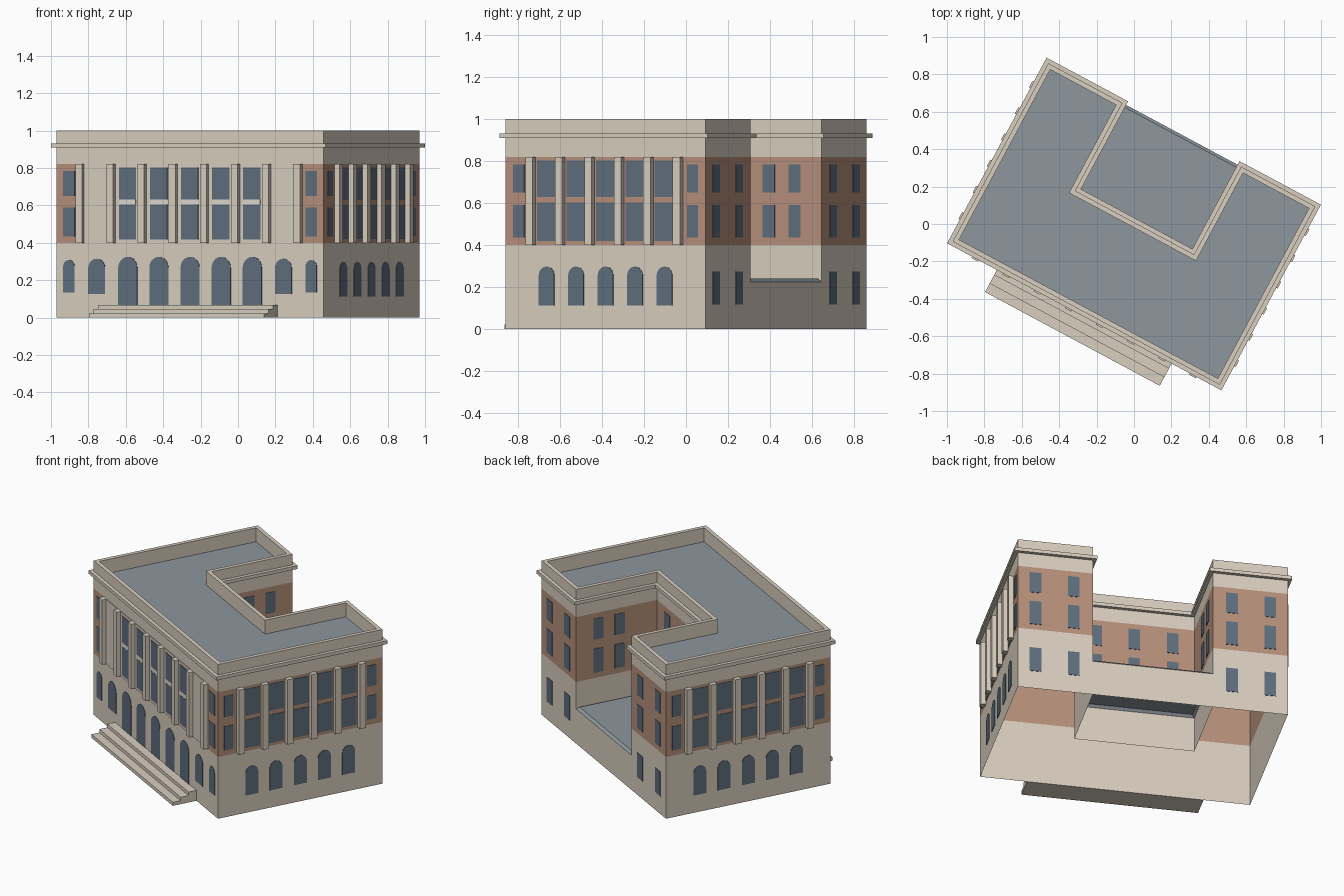
import bpy, bmesh, math
from mathutils import Vector

if "Cube" in bpy.data.objects:
    bpy.data.objects.remove(bpy.data.objects["Cube"])

TURN = math.radians(-28.2)
HU, HV = 0.81, 0.541          # half width and half depth of the walls
CU, CV = 0.36, 0.008          # courtyard half width and its inner wall


def material(name, rgb):
    m = bpy.data.materials.new(name)
    m.diffuse_color = (*rgb, 1)
    m.use_nodes = True
    m.node_tree.nodes["Principled BSDF"].inputs["Base Color"].default_value = m.diffuse_color
    return m


STONE = material("stone", (0.69, 0.62, 0.52))
BRICK = material("brick", (0.47, 0.28, 0.20))
GLASS = material("glass", (0.115, 0.155, 0.205))
ROOF = material("roof_grey", (0.27, 0.31, 0.34))
PALE = material("pale_stone", (0.74, 0.69, 0.62))


def finish(name, bm, mat):
    me = bpy.data.meshes.new(name)
    bm.to_mesh(me)
    bm.free()
    me.materials.append(mat)
    ob = bpy.data.objects.new(name, me)
    ob.rotation_euler.z = TURN
    bpy.context.collection.objects.link(ob)
    return ob


def u_plan(d):
    """U-shaped footprint pushed outward by d, counter-clockwise."""
    a, b, c, e = HU + d, HV + d, CU - d, CV + d
    return [(-a, -b), (a, -b), (a, b), (c, b), (c, e), (-c, e), (-c, b), (-a, b)]


def court_plan(d):
    a = CU + d
    return [(-a, CV - d), (a, CV - d), (a, HV + d), (-a, HV + d)]


def loft(name, mat, plan, rings, cap=False):
    """Skin a plan through (offset, z) rings."""
    bm = bmesh.new()
    loops = [[bm.verts.new((x, y, z)) for x, y in plan(d)] for d, z in rings]
    for lo, hi in zip(loops, loops[1:]):
        n = len(lo)
        for i in range(n):
            j = (i + 1) % n
            bm.faces.new((lo[i], lo[j], hi[j], hi[i]))
    if cap:
        bm.faces.new(loops[-1])
    return finish(name, bm, mat)


def rect(s, w, z0, z1):
    return [(s - w / 2, z0), (s + w / 2, z0), (s + w / 2, z1), (s - w / 2, z1)]


def arch(s, w, z0, z1, n=10):
    r = w / 2
    pts = [(s - r, z0), (s + r, z0)]
    return pts + [(s + r * math.cos(math.pi * i / n), z1 - r + r * math.sin(math.pi * i / n))
                  for i in range(n + 1)]


# Each wall: centre point and outward normal
WALLS = {
    "front": ((0, -HV), (0, -1)),
    "back": ((0, HV), (0, 1)),
    "right": ((HU, 0), (1, 0)),
    "left": ((-HU, 0), (-1, 0)),
    "court_back": ((0, CV), (0, 1)),
    "court_left": ((-CU, 0), (1, 0)),
    "court_right": ((CU, 0), (-1, 0)),
}


def panels(name, mat, wall, shapes, depth, base=0.0):
    """Raise flat outlines off a wall."""
    (ox, oy), (nx, ny) = WALLS[wall]
    org, nor, right = Vector((ox, oy, 0)), Vector((nx, ny, 0)), Vector((-ny, nx, 0))
    bm = bmesh.new()
    for shape in shapes:
        back, front = ([bm.verts.new(org + right * s + nor * o + Vector((0, 0, z)))
                        for s, z in shape] for o in (base, base + depth))
        bm.faces.new(front)
        n = len(shape)
        for i in range(n):
            j = (i + 1) % n
            bm.faces.new((back[i], back[j], front[j], front[i]))
    return finish(name, bm, mat)


# Shell: stone base, brick storeys, stone top with parapet, cornice, roof
loft("base_walls", STONE, u_plan, [(0, 0), (0, 0.4)])
loft("brick_walls", BRICK, u_plan, [(0, 0.4), (0, 0.82)])
loft("parapet", STONE, u_plan, [(0, 0.82), (0, 1), (-0.025, 1), (-0.025, 0.91)])
loft("cornice", STONE, u_plan, [(0, 0.91), (0.022, 0.91), (0.022, 0.932), (0, 0.932)])
loft("main_roof", ROOF, u_plan, [(-0.025, 0.91)], cap=True)

# Low infill between the wings
panels("court_base_wall", STONE, "back", [rect(0, 2 * CU, 0, 0.225)], 0.0005, -0.0005)
loft("court_roof", ROOF, court_plan, [(0, 0.225), (-0.015, 0.24)], cap=True)

# Front: stone panel, pilasters and windows
BAY = 0.1888
bays = [BAY * i for i in range(-2, 3)]
PANEL = 0.004
panels("front_panel", STONE, "front", [rect(0, 1.36, 0.4, 0.82)], PANEL)
panels("front_spandrels", PALE, "front", [rect(s, 0.1, 0.604, 0.631) for s in bays], 0.002, PANEL)
panels("front_pilasters", STONE, "front",
       [rect(BAY * (i - 3.5), 0.04, 0.4, 0.82) for i in range(8)], 0.03)
panels("front_tall_windows", GLASS, "front",
       [rect(s, 0.104, a, b) for s in bays for a, b in ((0.418, 0.604), (0.631, 0.802))],
       0.003, PANEL)
UPPER = ((0.435, 0.59), (0.65, 0.785))
panels("front_end_windows", GLASS, "front",
       [rect(s, 0.07, a, b) for s in (-0.735, 0.735) for a, b in UPPER], 0.003)
panels("front_arches", GLASS, "front",
       [arch(s, 0.115, 0.068, 0.325) for s in bays]
       + [arch(s, 0.102, 0.127, 0.315) for s in (-3 * BAY, 3 * BAY)]
       + [arch(s, 0.068, 0.134, 0.308) for s in (-0.735, 0.735)], 0.003)

# Both sides: pilasters, windows and arches
SIDE = 0.1594
for side in ("right", "left"):
    mid = [SIDE * i for i in range(-2, 3)]
    panels(side + "_pilasters", STONE, side,
           [rect(SIDE * (i - 2.5), 0.04, 0.4, 0.82) for i in range(6)], 0.03)
    panels(side + "_windows", GLASS, side,
           [rect(s, 0.104, a, b) for s in mid for a, b in ((0.42, 0.603), (0.63, 0.802))]
           + [rect(s, 0.06, a, b) for s in (-0.47, 0.47) for a, b in UPPER], 0.003)
    panels(side + "_arches", GLASS, side, [arch(s, 0.084, 0.113, 0.298) for s in mid], 0.003)

# Back wings and courtyard windows
panels("back_windows", GLASS, "back",
       [rect(s, 0.07, a, b) for s in (-0.705, -0.475, 0.475, 0.705)
        for a, b in UPPER + ((0.117, 0.275),)], 0.003)
panels("court_back_windows", GLASS, "court_back",
       [rect(s, 0.07, a, b) for s in (-0.23, 0, 0.23) for a, b in UPPER], 0.003)
for wall, sign in (("court_left", 1), ("court_right", -1)):
    panels(wall + "_windows", GLASS, wall,
           [rect(sign * s, 0.065, a, b) for s in (0.255, 0.395) for a, b in UPPER], 0.003)

# Entrance steps
for i in range(3):
    panels("step_%d" % (i + 1), STONE, "front",
           [rect(0, 1.06, 0.0225 * i, 0.0225 * (i + 1))], 0.156 - 0.052 * i)
